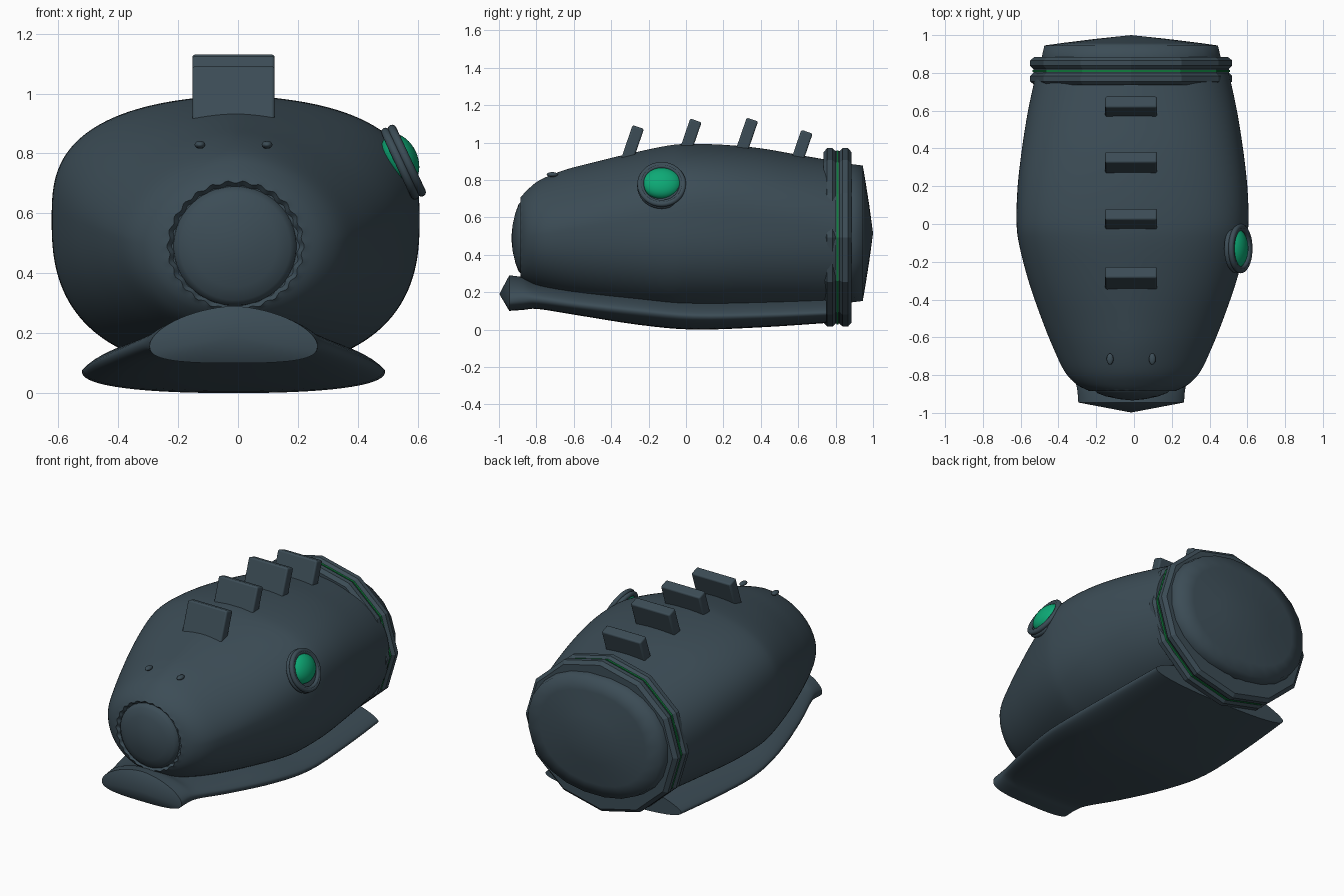
import bpy, bmesh, math

if "Cube" in bpy.data.objects:
    bpy.data.objects.remove(bpy.data.objects["Cube"])

CX = -0.015  # the single side eye pushes the hull slightly off centre


def material(name, rgb):
    m = bpy.data.materials.new(name)
    m.diffuse_color = (*rgb, 1)
    m.use_nodes = True
    m.node_tree.nodes["Principled BSDF"].inputs["Base Color"].default_value = m.diffuse_color
    return m


SLATE = material("dark_slate", (0.045, 0.073, 0.093))
GREEN = material("eye_green", (0.004, 0.40, 0.18))
LINE = material("band_green", (0.005, 0.2, 0.045))


def finish(ob, mat, angle=None):
    ob.data.materials.append(mat)
    if angle:
        bpy.ops.object.select_all(action='DESELECT')
        ob.select_set(True)
        bpy.context.view_layer.objects.active = ob
        bpy.ops.object.shade_smooth_by_angle(angle=math.radians(angle))
    return ob


def smooth_stations(st, steps=4):
    """Catmull-Rom interpolation between stations."""
    out = []
    for i in range(len(st) - 1):
        p0, p1, p2, p3 = st[max(i - 1, 0)], st[i], st[i + 1], st[min(i + 2, len(st) - 1)]
        for k in range(steps):
            t = k / steps
            out.append(tuple(
                0.5 * (2 * b + (c - a) * t + (2 * a - 5 * b + 4 * c - d) * t * t
                       + (3 * b - a - 3 * c + d) * t ** 3)
                for a, b, c, d in zip(p0, p1, p2, p3)))
    return out + [st[-1]]


def power(v, n):
    return math.copysign(abs(v) ** (2 / n), v)


def loft(name, stations, mat, segs=64, tips=(None, None), angle=35, wave=(),
         cx=CX, phase=0.5):
    """Skin rings (y, half width, top, middle, bottom, upper and lower squareness,
    crown slope); tips close the ends."""
    bm = bmesh.new()
    rings = []
    for j, station in enumerate(stations):
        y, hw, top, mid, bot, n_up, n_low, crown = (*station, *(2, 2, 0)[len(station) - 5:])
        ring = []
        for i in range(segs):
            t = 2 * math.pi * (i + phase) / segs
            c, s = math.cos(t), math.sin(t)
            n = n_up if s > 0 else n_low
            h = top - mid if s > 0 else mid - bot
            f = 1 + 0.02 * math.cos(26 * t) if j in wave else 1
            x = power(c, n)
            if s > 0:
                h *= 1 - crown * abs(x) ** 1.2
            ring.append(bm.verts.new((cx + hw * f * x, y, mid + h * f * power(s, n))))
        rings.append(ring)
    for a, b in zip(rings, rings[1:]):
        for i in range(segs):
            k = (i + 1) % segs
            bm.faces.new((a[i], a[k], b[k], b[i]))
    for ring, tip in zip((rings[0], rings[-1]), tips):
        if tip:
            v = bm.verts.new((cx, *tip))
            for i in range(segs):
                bm.faces.new((ring[i], ring[(i + 1) % segs], v))
    bmesh.ops.recalc_face_normals(bm, faces=bm.faces)
    me = bpy.data.meshes.new(name)
    bm.to_mesh(me)
    bm.free()
    ob = bpy.data.objects.new(name, me)
    bpy.context.collection.objects.link(ob)
    return finish(ob, mat, angle)


# Main hull, with a scalloped rim around the snout plate
hull = smooth_stations([
    (-0.885, 0.225, 0.705, 0.49, 0.28, 2, 2, 0),
    (-0.85, 0.295, 0.745, 0.50, 0.25, 1.9, 2.05, 0),
    (-0.78, 0.36, 0.80, 0.51, 0.21, 1.8, 2.1, 0),
    (-0.65, 0.422, 0.853, 0.53, 0.17, 1.8, 2.2, 0.02),
    (-0.50, 0.482, 0.893, 0.55, 0.14, 1.95, 2.3, 0.05),
    (-0.30, 0.551, 0.942, 0.565, 0.11, 2.35, 2.4, 0.10),
    (-0.10, 0.602, 0.985, 0.575, 0.085, 2.8, 2.5, 0.13),
    (0.02, 0.614, 0.995, 0.575, 0.08, 3, 2.5, 0.13),
    (0.20, 0.608, 0.99, 0.57, 0.08, 2.9, 2.5, 0.12),
    (0.40, 0.585, 0.97, 0.56, 0.08, 2.6, 2.4, 0.09),
    (0.60, 0.553, 0.935, 0.54, 0.08, 2.35, 2.3, 0.06),
    (0.80, 0.51, 0.90, 0.52, 0.08, 2.1, 2.2, 0.02)])
loft("hull", [(-0.868, 0.21, 0.69, 0.49, 0.295, 2, 2, 0)] + hull, SLATE, segs=156,
     tips=((-0.868, 0.49), (0.80, 0.5)), wave=(0, 1), cx=-0.008)

# Domed mouth plate
loft("mouth_plate", [
    (-0.86, 0.207, 0.692, 0.49, 0.29),
    (-0.878, 0.203, 0.688, 0.49, 0.293),
    (-0.895, 0.185, 0.67, 0.49, 0.31),
    (-0.912, 0.14, 0.625, 0.49, 0.355),
    (-0.927, 0.07, 0.56, 0.49, 0.42)], SLATE,
    tips=(None, (-0.934, 0.49)), angle=60, cx=-0.01)

# Lower jaw: a lens-shaped keel plate with a raised front lip
jaw = smooth_stations([
    (-0.945, 0.28, 0.29, 0.16, 0.10, 1.7, 3, 0),
    (-0.87, 0.287, 0.28, 0.17, 0.105, 1.7, 3, 0),
    (-0.79, 0.31, 0.255, 0.165, 0.11, 1.65, 2.8, 0),
    (-0.57, 0.385, 0.235, 0.135, 0.075, 1.6, 2.6, 0),
    (-0.25, 0.47, 0.22, 0.10, 0.025, 1.55, 2.4, 0),
    (0.04, 0.505, 0.205, 0.075, 0.0, 1.5, 2.4, 0),
    (0.40, 0.497, 0.205, 0.078, 0.012, 1.5, 2.4, 0),
    (0.75, 0.477, 0.21, 0.09, 0.035, 1.5, 2.4, 0)])
loft("lower_jaw", jaw, SLATE, tips=((-0.998, 0.19), (0.75, 0.12)), angle=60)

# Twelve-sided double collar with a thin green line in its groove
profile = [(0.735, 0.80), (0.735, 0.955), (0.755, 1), (0.783, 1), (0.800, 0.967),
           (0.804, 0.967), (0.804, 0.976), (0.816, 0.976), (0.816, 0.967),
           (0.820, 0.967), (0.838, 1), (0.866, 1), (0.885, 0.955), (0.885, 0.75)]
collar = loft("rear_collar", [
    (y, 0.535 * s, 0.493 + 0.477 * s, 0.493, 0.493 - 0.477 * s) for y, s in profile],
    SLATE, segs=12, angle=None, phase=0)
collar.data.materials.append(LINE)
for p in collar.data.polygons:
    if abs(p.center.y - 0.81) < 0.007:
        p.material_index = 1

# Domed rear cap
loft("rear_cap", [(y, w, 0.515 + h, 0.515, 0.515 - h, 2.2, 2.2, 0) for y, w, h in (
    (0.80, 0.48, 0.375), (0.88, 0.478, 0.373), (0.945, 0.463, 0.365),
    (0.958, 0.37, 0.29), (0.98, 0.19, 0.15))], SLATE, segs=24,
    tips=(None, (1.0, 0.515)), angle=85)

# Four back fins, leaning rearwards
LEAN = math.radians(19)
for i, (y, z) in enumerate([(-0.255, 1.083), (0.053, 1.118), (0.355, 1.123), (0.647, 1.058)]):
    length = 0.24
    bpy.ops.mesh.primitive_cube_add(
        size=1, rotation=(-LEAN, 0, 0),
        location=(CX, y - math.sin(LEAN) * length / 2, z - math.cos(LEAN) * length / 2))
    fin = bpy.context.object
    fin.name = f"back_fin_{i + 1}"
    fin.scale = (0.275, 0.064, length)
    bpy.ops.object.transform_apply(location=False, rotation=False, scale=True)
    bev = fin.modifiers.new("bevel", 'BEVEL')
    bev.width, bev.segments = 0.01, 3
    finish(fin, SLATE, 35)

# Nostril bumps
for side, label in ((-1, "left"), (1, "right")):
    bpy.ops.mesh.primitive_uv_sphere_add(
        segments=20, ring_count=10, radius=1, location=(CX + side * 0.112, -0.715, 0.829))
    bump = bpy.context.object
    bump.name = f"nostril_{label}"
    bump.scale = (0.018, 0.03, 0.013)
    finish(bump, SLATE, 60)

# Side eye: green lens in a ridged rim, facing out and slightly up
TILT = math.radians(65)
EYE = (0.5525, -0.13, 0.771)
bpy.ops.mesh.primitive_uv_sphere_add(segments=40, ring_count=20, radius=1,
                                     location=(0.541, -0.13, 0.782), rotation=(0, TILT, 0))
lens = bpy.context.object
lens.name = "eye_lens"
lens.scale = (0.088, 0.106, 0.058)
finish(lens, GREEN, 60)
for i, (major, minor, off) in enumerate([(0.116, 0.015, -0.012), (0.116, 0.015, 0.012),
                                         (0.106, 0.012, 0.014)]):
    bpy.ops.mesh.primitive_torus_add(
        major_radius=major, minor_radius=minor, major_segments=48, minor_segments=12,
        location=(EYE[0] + off * math.sin(TILT), EYE[1], EYE[2] + off * math.cos(TILT)),
        rotation=(0, TILT, 0))
    rim = bpy.context.object
    rim.name = f"eye_rim_{i + 1}"
    finish(rim, SLATE, 60)
